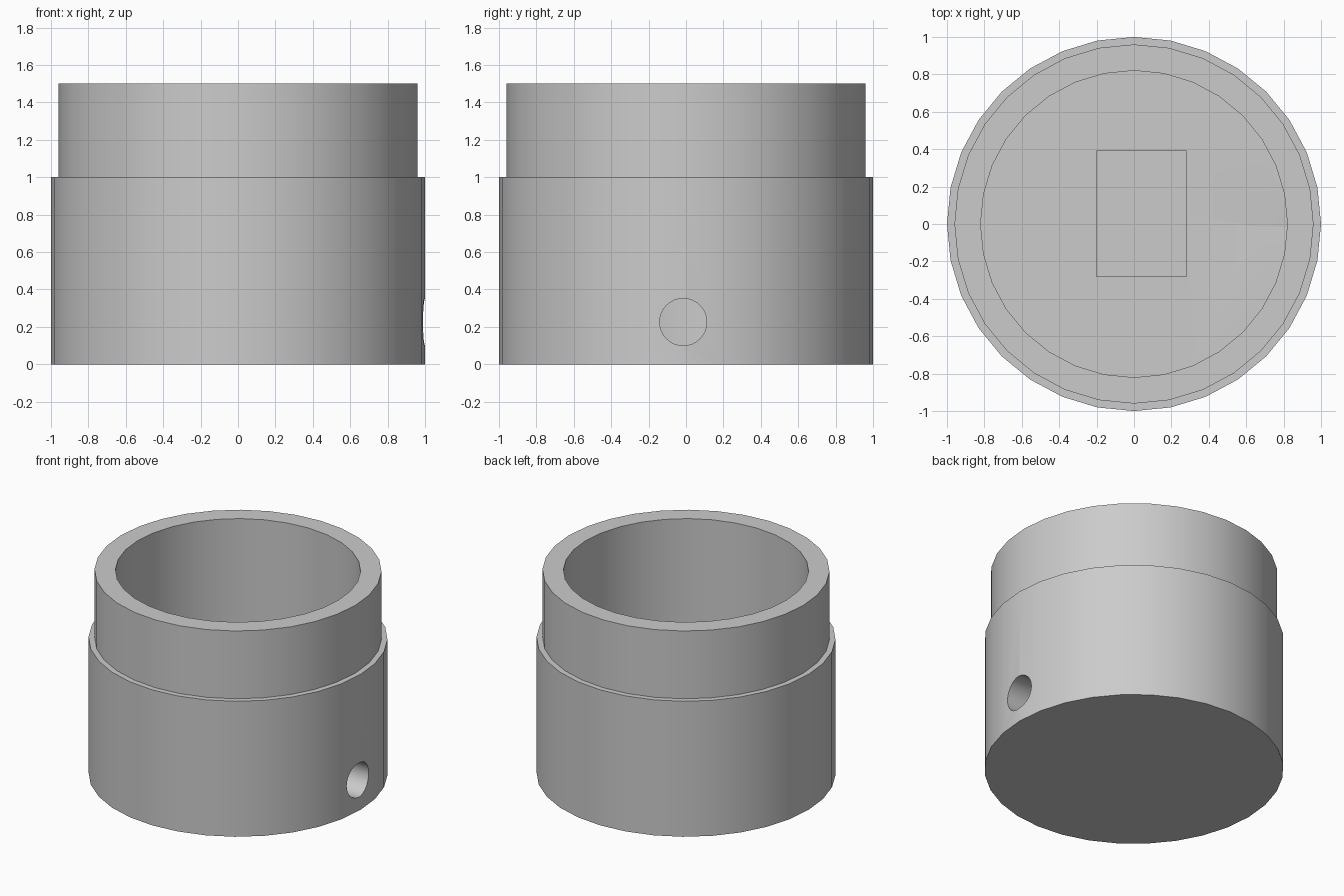
import bpy
import bmesh
from math import radians, tau
from mathutils import Matrix, Vector

cube = bpy.data.objects.get("Cube")
if cube:
    bpy.data.objects.remove(cube, do_unlink=True)

SIDES = 32
FLOOR = 0.1

# Plain grey plastic
grey = bpy.data.materials.new("plain grey")
grey.use_nodes = True
colour = (0.6, 0.6, 0.6, 1)
grey.diffuse_color = colour
grey.node_tree.nodes["Principled BSDF"].inputs["Base Color"].default_value = colour


def make_object(name, bm):
    bmesh.ops.recalc_face_normals(bm, faces=bm.faces)
    mesh = bpy.data.meshes.new(name)
    bm.to_mesh(mesh)
    bm.free()
    mesh.materials.append(grey)
    obj = bpy.data.objects.new(name, mesh)
    bpy.context.collection.objects.link(obj)
    return obj


def cut(target, cutter):
    mod = target.modifiers.new("cut", "BOOLEAN")
    mod.operation = "DIFFERENCE"
    mod.solver = "EXACT"
    mod.object = cutter
    bpy.context.view_layer.objects.active = target
    bpy.ops.object.modifier_apply(modifier=mod.name)
    bpy.data.objects.remove(cutter, do_unlink=True)


# Cup: stepped outside wall, rim, inside wall, with closed discs below and inside
profile = [(1, 0), (1, 1), (0.96, 1), (0.96, 1.5), (0.82, 1.5), (0.82, FLOOR)]
bm = bmesh.new()
verts = [bm.verts.new((r, 0, z)) for r, z in profile]
edges = [bm.edges.new(pair) for pair in zip(verts, verts[1:])]
bmesh.ops.spin(bm, geom=verts + edges, cent=(0, 0, 0), axis=(0, 0, 1),
               angle=tau, steps=SIDES, use_merge=True)
bmesh.ops.remove_doubles(bm, verts=bm.verts, dist=0.0001)
bmesh.ops.holes_fill(bm, edges=[e for e in bm.edges if e.is_boundary], sides=0)
cup = make_object("cup", bm)

# Round cable hole through the model's left wall
bm = bmesh.new()
bmesh.ops.create_cone(bm, cap_ends=True, segments=SIDES, radius1=0.126,
                      radius2=0.126, depth=0.6,
                      matrix=Matrix.Translation((0.95, -0.015, 0.226))
                      @ Matrix.Rotation(radians(90), 4, "Y"))
hole = make_object("hole_cutter", bm)
hole.hide_render = True
cut(cup, hole)

# Shallow rectangular recess in the floor
bm = bmesh.new()
bmesh.ops.create_cube(bm, size=1, matrix=Matrix.Translation((0.04, 0.055, FLOOR))
                      @ Matrix.Diagonal(Vector((0.48, 0.67, 0.1, 1))))
recess = make_object("recess_cutter", bm)
recess.hide_render = True
cut(cup, recess)

# Smooth round walls, sharp rims
bpy.ops.object.select_all(action="DESELECT")
cup.select_set(True)
bpy.context.view_layer.objects.active = cup
bpy.ops.object.shade_smooth_by_angle(angle=radians(30))
